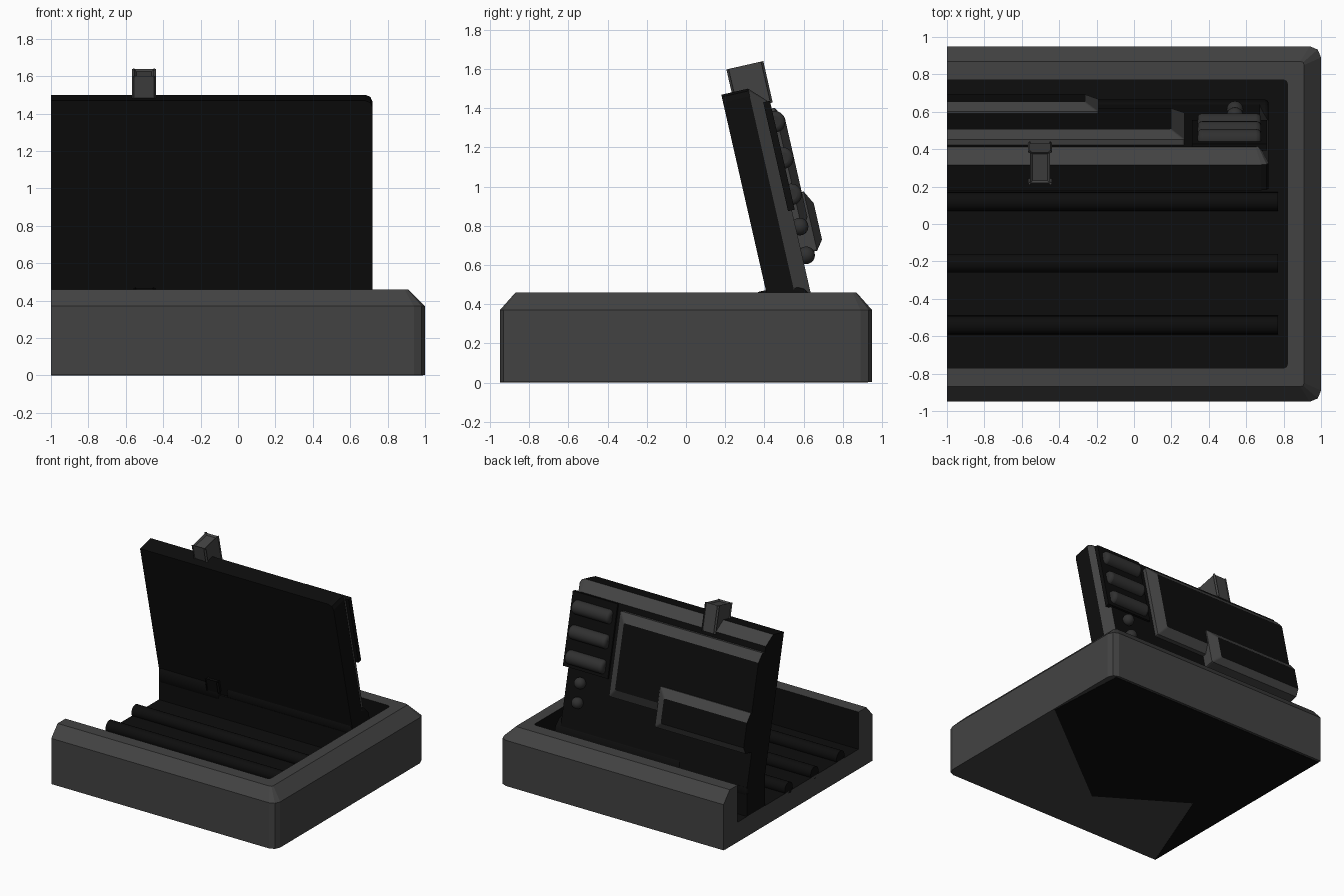
import bpy, bmesh, math
from mathutils import Vector

if "Cube" in bpy.data.objects:
    bpy.data.objects.remove(bpy.data.objects["Cube"], do_unlink=True)


def material(name, value):
    m = bpy.data.materials.new(name)
    m.use_nodes = True
    colour = (value, value, value, 1)
    m.diffuse_color = colour
    m.node_tree.nodes["Principled BSDF"].inputs["Base Color"].default_value = colour
    return m


GREY = material("grey plastic", 0.055)
BLACK = material("black plastic", 0.004)
DARK = material("dark grey metal", 0.03)
CUT = -1.0                      # all long parts stop flush at this open end
TILT = math.atan2(0.23, 1.01)   # backward lean of the lid


def flat(x, v, h):
    return Vector((x, v, h))


def lid(x, u, n):
    """Lid space: u runs up the lid, n points out of its rear face."""
    return Vector((x, 0.41 - u * math.sin(TILT) + n * math.cos(TILT),
                   0.46 + u * math.cos(TILT) + n * math.sin(TILT)))


def finish(name, bm, mats):
    bmesh.ops.recalc_face_normals(bm, faces=bm.faces)
    me = bpy.data.meshes.new(name)
    bm.to_mesh(me)
    bm.free()
    ob = bpy.data.objects.new(name, me)
    for m in mats:
        me.materials.append(m)
    bpy.context.collection.objects.link(ob)
    return ob


def outline(xmax, lo, hi, r):
    """Rectangle open at CUT, with two rounded corners on the +x side."""
    k = r * 0.293
    return [(CUT, lo), (xmax - r, lo), (xmax - k, lo + k), (xmax, lo + r),
            (xmax, hi - r), (xmax - k, hi - k), (xmax - r, hi), (CUT, hi)]


def loft(name, rings, bands, space, mats=(GREY, BLACK)):
    """rings: (xmax, lo, hi, corner, height); bands: first cap, sides, last cap, end."""
    bm = bmesh.new()
    rows = [[bm.verts.new(space(x, v, h)) for x, v in outline(xm, lo, hi, r)]
            for xm, lo, hi, r, h in rings]
    bm.faces.new(rows[0]).material_index = bands[0]
    for a, b, mi in zip(rows, rows[1:], bands[1:]):
        for i in range(len(a) - 1):
            bm.faces.new((a[i], a[i + 1], b[i + 1], b[i])).material_index = mi
    bm.faces.new(rows[-1]).material_index = bands[-2]
    bm.faces.new([r[0] for r in rows] + [r[-1] for r in reversed(rows)]).material_index = bands[-1]
    return finish(name, bm, mats)


def box(name, lo, hi, space, mat, bevel=0.0):
    bm = bmesh.new()
    bmesh.ops.create_cube(bm, size=1)
    for v in bm.verts:
        v.co = space(*[(a + b) / 2 + c * (b - a) for a, b, c in zip(lo, hi, v.co)])
    if bevel:
        bmesh.ops.bevel(bm, geom=bm.edges[:], offset=bevel, segments=1, affect='EDGES')
    return finish(name, bm, [mat])


def rod(name, x0, x1, centre, r, mat, bevel, sides=20):
    """Cylinder along x with softened ends."""
    bpy.ops.mesh.primitive_cylinder_add(vertices=sides, radius=r, depth=x1 - x0)
    ob = bpy.context.object
    ob.name = name
    ob.location = ((x0 + x1) / 2, centre[1], centre[2])
    ob.rotation_euler = (0, math.pi / 2, 0)
    ob.data.materials.append(mat)
    if bevel:
        mod = ob.modifiers.new("soft ends", 'BEVEL')
        mod.width, mod.segments, mod.limit_method = bevel, 3, 'ANGLE'
    bpy.ops.object.shade_smooth_by_angle(angle=math.radians(40))
    return ob


# Tray with chamfered rim, open at one end
loft("tray",
     [(1, -0.95, 0.95, 0.06, 0.002), (1, -0.95, 0.95, 0.06, 0.37),
      (0.91, -0.87, 0.87, 0.02, 0.46), (0.82, -0.77, 0.77, 0.02, 0.46),
      (0.82, -0.77, 0.77, 0.02, 0.16)],
     [0, 0, 0, 0, 1, 1, 0], flat)

# Dark plate under the tray
bm = bmesh.new()
corners = [(0.95, 0.93), (0.99, 0.27), (-0.04, -0.53), (-0.68, -0.13), (-1, -0.95), (-1, 0.93)]
face = bm.faces.new([bm.verts.new((x, y, 0)) for x, y in corners])
top = bmesh.ops.extrude_face_region(bm, geom=[face])["geom"]
for v in top:
    if isinstance(v, bmesh.types.BMVert):
        v.co.z = 0.004
finish("base_plate", bm, [BLACK])

# Floor ribs
for i in range(3):
    rod(f"floor_rib_{i + 1}", CUT, 0.77, (0, -0.54 + i * 0.33, 0.185), 0.05, BLACK, 0)

# Hinge behind the lid
rod("hinge_barrel", CUT, -0.46, (0, 0.53, 0.36), 0.125, BLACK, 0.02)
rod("hinge_pin", -0.5, -0.38, (0, 0.53, 0.36), 0.08, BLACK, 0)
rod("hinge_bar", -0.4, 0.72, (0, 0.54, 0.37), 0.125, BLACK, 0.02, 12)
box("hinge_mount", (CUT, 0.42, 0.16), (0.72, 0.65, 0.34), flat, BLACK)

# Leaning lid with chamfered rear edge
loft("lid",
     [(0.72, -0.18, 1.035, 0.04, 0), (0.72, -0.18, 1.035, 0.04, 0.14),
      (0.67, -0.12, 0.955, 0.02, 0.22)],
     [1, 1, 0, 1, 1], lid)

# Screen and lower module: raised blocks with sloping borders
loft("screen",
     [(0.27, 0.26, 0.91, 0.01, 0.21), (0.27, 0.26, 0.91, 0.01, 0.25),
      (0.2, 0.33, 0.84, 0.01, 0.29)],
     [1, 0, 0, 1, 1], lid)
loft("lower_module",
     [(-0.19, 0.15, 0.46, 0.01, 0.21), (-0.19, 0.15, 0.46, 0.01, 0.3),
      (-0.26, 0.2, 0.39, 0.01, 0.337)],
     [1, 0, 0, 1, 1], lid)

# Control strip: backing plate, three tubes and two knobs
box("control_plate", (0.31, 0.38, 0.2), (0.71, 0.95, 0.235), lid, BLACK)
for i, u in enumerate((0.84, 0.65, 0.46)):
    rod(f"tube_{i + 1}", 0.34, 0.68, lid(0, u, 0.235), 0.055, DARK, 0.025)
for i, u in enumerate((0.29, 0.14)):
    bpy.ops.mesh.primitive_uv_sphere_add(segments=16, ring_count=10, radius=0.045,
                                         location=lid(0.54, u, 0.24))
    bpy.context.object.name = f"knob_{i + 1}"
    bpy.context.object.data.materials.append(DARK)
    bpy.ops.object.shade_smooth()

# Latch on the top edge and catch at the foot of the lid
box("latch", (-0.555, 0.95, 0.066), (-0.45, 1.143, 0.235), lid, GREY, 0.012)
box("lid_catch", (-0.55, -0.08, -0.03), (-0.45, 0.0, 0.02), lid, BLACK, 0.012)
